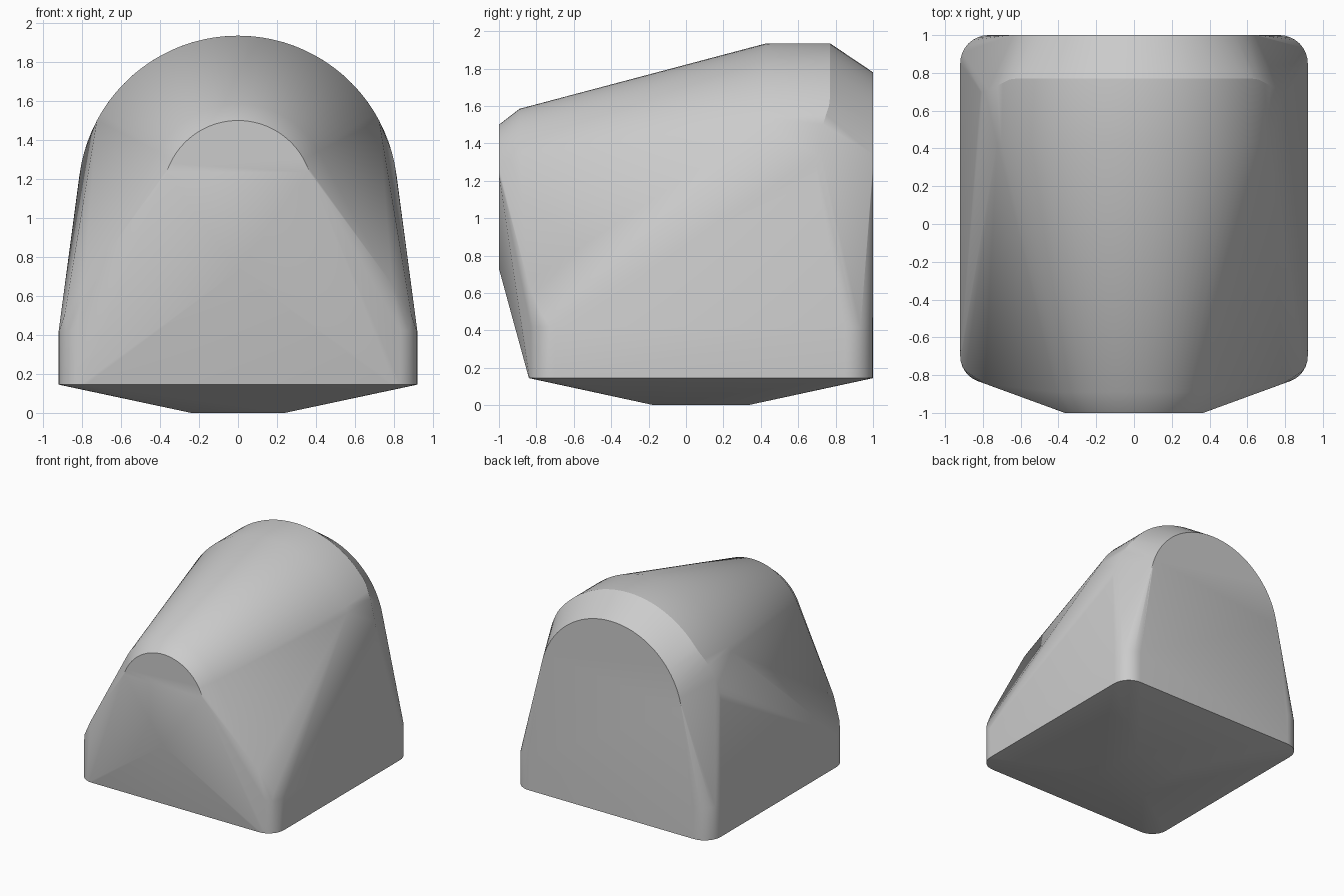
import bpy, bmesh
from math import cos, sin, pi, radians

cube = bpy.data.objects.get("Cube")
if cube:
    bpy.data.objects.remove(cube)

points = []
CENTER_Z = 1.115  # shared axis height of all the arches


def arch(radius, y, start, steps=40, drop=0.0):
    """Arch across x; its ends shift forward by drop."""
    a0 = radians(start)
    for i in range(steps + 1):
        a = a0 + (pi - 2 * a0) * i / steps
        x = radius * cos(a)
        shift = drop * min(1, max(0, (abs(x) - 0.65) / 0.14))
        points.append((x, y - shift, CENTER_Z + radius * sin(a)))


def corner(cx, cy, r, start, end, heights, steps=8):
    """Rounded vertical corner, mirrored to both sides."""
    for i in range(steps + 1):
        a = radians(start + (end - start) * i / steps)
        for side in (-1, 1):
            for z in heights:
                points.append((side * (cx + r * cos(a)), cy + r * sin(a), z))


# Nose and rear arches, each with a bevelled outer end
arch(0.385, -1.0, 18)
arch(0.47, -0.89, 22)
arch(0.82, 0.43, 28)
arch(0.82, 0.77, 7.5, drop=0.07)
arch(0.665, 1.0, 7.5)

# Rounded base corners
corner(0.78, -0.70, 0.14, -90, 0, (0.145, 0.42))
corner(0.77, 0.85, 0.15, 0, 90, (0.145, 0.42))

# Front prow, cheek creases and shallow keel
points.append((0, -1.0, 0.73))
for s in (-1, 1):
    points += [(s * 0.79, -0.845, 0.66), (s * 0.89, -0.78, 0.5)]
    points += [(s * 0.24, -0.17, 0), (s * 0.24, 0.33, 0)]

bm = bmesh.new()
for p in points:
    bm.verts.new(p)
hull = bmesh.ops.convex_hull(bm, input=bm.verts)
loose = [v for v in bm.verts if not v.link_faces]
bmesh.ops.delete(bm, geom=loose, context="VERTS")
bmesh.ops.dissolve_limit(bm, angle_limit=radians(0.5), verts=bm.verts, edges=bm.edges)
bmesh.ops.recalc_face_normals(bm, faces=bm.faces)
mesh = bpy.data.meshes.new("shell")
bm.to_mesh(mesh)
bm.free()

shell = bpy.data.objects.new("shell", mesh)
bpy.context.collection.objects.link(shell)

grey = bpy.data.materials.new("light grey")
grey.use_nodes = True
color = (0.6, 0.6, 0.6, 1)
grey.diffuse_color = color
grey.node_tree.nodes["Principled BSDF"].inputs["Base Color"].default_value = color
mesh.materials.append(grey)

# Smooth curves, crisp creases
bpy.ops.object.select_all(action="DESELECT")
shell.select_set(True)
bpy.context.view_layer.objects.active = shell
bpy.ops.object.shade_smooth_by_angle(angle=radians(30))
